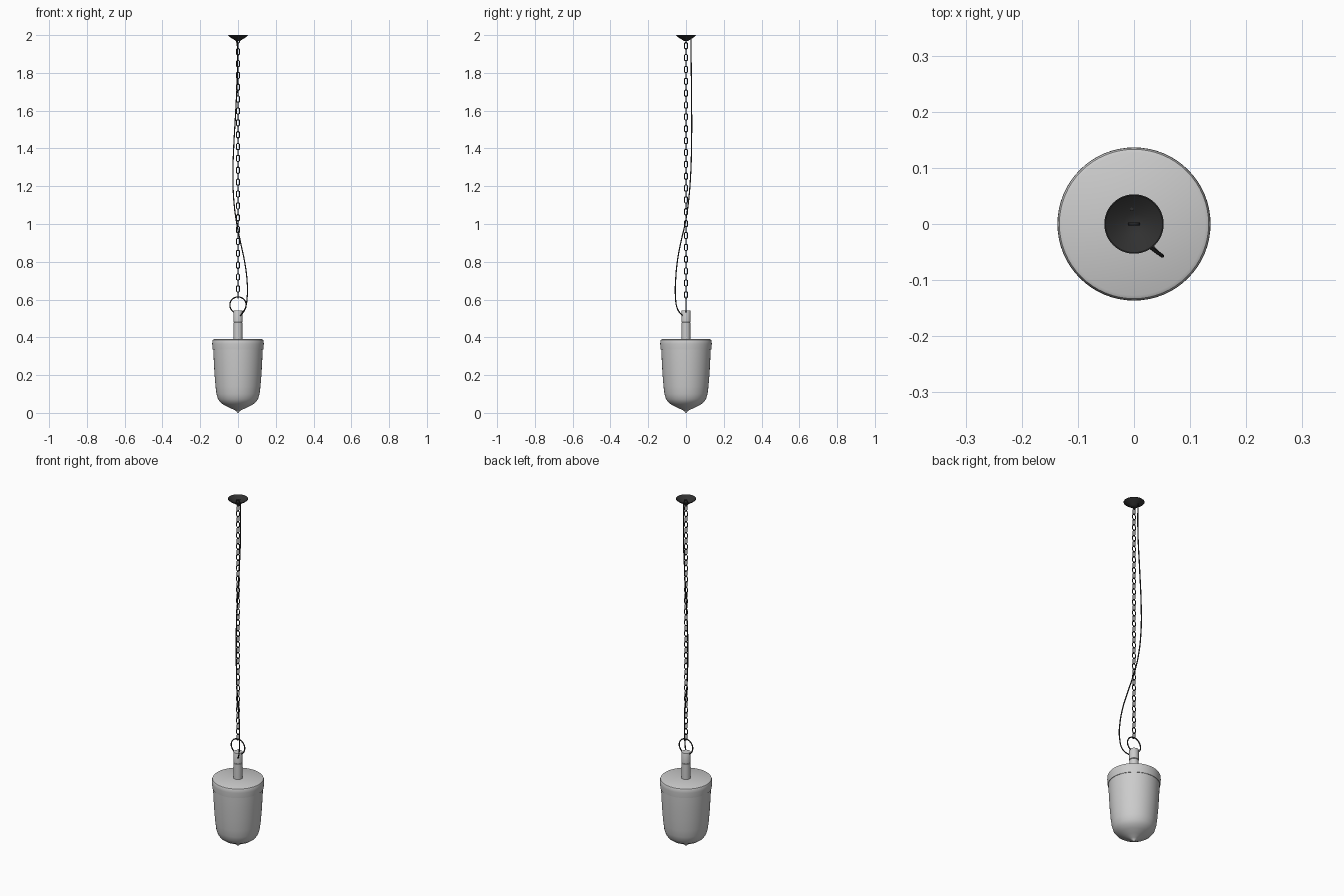
import bpy, bmesh, math
from mathutils import Vector

if "Cube" in bpy.data.objects:
    bpy.data.objects.remove(bpy.data.objects["Cube"])

dark = bpy.data.materials.new("dark_metal")
dark.diffuse_color = (0.03, 0.03, 0.03, 1)
dark.use_nodes = True
dark.node_tree.nodes["Principled BSDF"].inputs["Base Color"].default_value = dark.diffuse_color


def lathe(name, profile, segs=64, mat=None, angle=35):
    """Revolve (radius, z) points around the z axis."""
    bm = bmesh.new()
    verts = [bm.verts.new((r, 0, z)) for r, z in profile]
    edges = [bm.edges.new(p) for p in zip(verts, verts[1:])]
    bmesh.ops.spin(bm, geom=verts + edges, axis=(0, 0, 1), cent=(0, 0, 0),
                   angle=math.tau, steps=segs, use_duplicate=False)
    bmesh.ops.remove_doubles(bm, verts=bm.verts, dist=1e-5)
    bmesh.ops.recalc_face_normals(bm, faces=bm.faces)
    me = bpy.data.meshes.new(name)
    bm.to_mesh(me)
    bm.free()
    return finish(name, bpy.data.objects.new(name, me), mat, angle)


def finish(name, ob, mat, angle):
    if ob.name not in bpy.context.collection.objects:
        bpy.context.collection.objects.link(ob)
    bpy.ops.object.select_all(action='DESELECT')
    bpy.context.view_layer.objects.active = ob
    ob.select_set(True)
    if ob.type == 'CURVE':
        bpy.ops.object.convert(target='MESH')
        ob = bpy.context.object
    ob.name = name
    bpy.ops.object.shade_smooth_by_angle(angle=math.radians(angle))
    if mat:
        ob.data.materials.clear()
        ob.data.materials.append(mat)
    return ob


def tube(name, paths, radius, cyclic, smooth=False, mat=dark):
    """Round wire along one or more point paths."""
    cu = bpy.data.curves.new(name, 'CURVE')
    cu.dimensions = '3D'
    cu.bevel_depth = radius
    cu.bevel_resolution = 2
    cu.use_fill_caps = True
    for pts in paths:
        if smooth:
            sp = cu.splines.new('BEZIER')
            sp.bezier_points.add(len(pts) - 1)
            for bp, p in zip(sp.bezier_points, pts):
                bp.co = p
                bp.handle_left_type = bp.handle_right_type = 'AUTO'
            sp.resolution_u = 8
        else:
            sp = cu.splines.new('POLY')
            sp.points.add(len(pts) - 1)
            for sp_pt, p in zip(sp.points, pts):
                sp_pt.co = (*p, 1)
        sp.use_cyclic_u = cyclic
    return finish(name, bpy.data.objects.new(name, cu), mat, 60)


# Glass shade with small pointed tip
lathe("shade", [(0, 0.0), (0.006, 0.002), (0.009, 0.009), (0.02, 0.016),
                (0.045, 0.027), (0.073, 0.041), (0.093, 0.055), (0.106, 0.073),
                (0.114, 0.1), (0.119, 0.14), (0.124, 0.2), (0.128, 0.27),
                (0.131, 0.34), (0.131, 0.375), (0, 0.375)])

# Metal cap with rolled edge over the shade
lathe("shade_cap", [(0.131, 0.335), (0.134, 0.335), (0.1365, 0.365), (0.136, 0.38),
                    (0.133, 0.387), (0.127, 0.39), (0, 0.391)])

# Stem in two sections with a seam groove
lathe("stem_lower", [(0, 0.388), (0.0235, 0.388), (0.0235, 0.478), (0.021, 0.48), (0, 0.48)], 40)
lathe("stem_upper", [(0, 0.48), (0.022, 0.48), (0.0245, 0.482), (0.0245, 0.539),
                     (0.0235, 0.541), (0, 0.541)], 40)

# Hanging ring
R = 0.043
tube("hanging_ring", [[(R * math.cos(a), 0, 0.571 + R * math.sin(a))
                       for a in (i * math.tau / 40 for i in range(40))]], 0.0032, True)

# Chain of alternating oval links
links, count = [], 44
z0, z1 = 0.625, 1.975
for i in range(count):
    zc = z0 + (z1 - z0) * i / (count - 1)
    pts = []
    for k in range(12):
        side = 1 if k < 6 else -1
        a = math.pi * (k % 6) / 5 + (0 if side > 0 else math.pi)
        u, v = 0.0088 * math.cos(a), 0.0088 * math.sin(a) + side * 0.0085
        pts.append((u, 0, zc + v) if i % 2 else (0, u, zc + v))
    links.append(pts)
tube("chain", links, 0.0025, True)

# Power cable winding loosely around the chain
tube("cable", [[(-0.004, 0.026, 1.985), (-0.003, 0.028, 1.8), (-0.012, 0.03, 1.6),
                (-0.023, 0.029, 1.4), (-0.027, 0.024, 1.25), (-0.02, 0.011, 1.1),
                (-0.006, -0.005, 1.0), (0.014, -0.028, 0.9), (0.035, -0.046, 0.8),
                (0.048, -0.055, 0.7), (0.049, -0.056, 0.62), (0.037, -0.045, 0.55),
                (0.01, -0.015, 0.51)]], 0.0032, False, smooth=True)

# Hollow ceiling canopy, open at the top
lathe("canopy", [(0, 1.968), (0.012, 1.969), (0.02, 1.975), (0.036, 1.985),
                 (0.047, 1.993), (0.053, 1.998), (0.053, 2.0), (0.051, 2.0),
                 (0.045, 1.995), (0.035, 1.988), (0.019, 1.978), (0, 1.972)], 48, dark)
